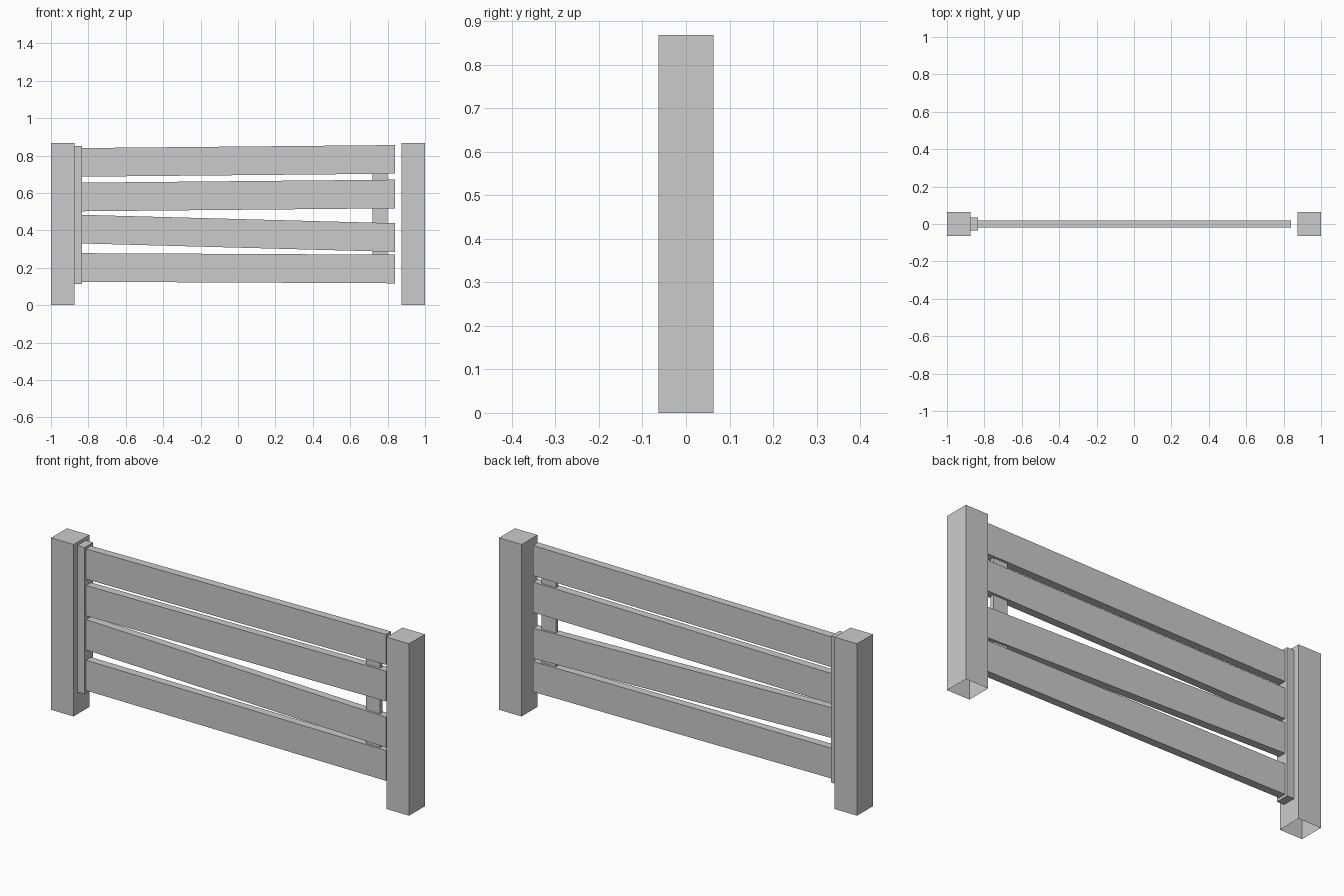
import bpy, bmesh

if "Cube" in bpy.data.objects:
    bpy.data.objects.remove(bpy.data.objects["Cube"])


def slab(name, x0, x1, left, right, half_y, open_bottom=False):
    """Board from x0 to x1; left/right give (bottom, top) heights at each end."""
    bm = bmesh.new()
    bmesh.ops.create_cube(bm, size=2)
    if open_bottom:
        bottom = [f for f in bm.faces if f.normal.z < -0.5]
        bmesh.ops.delete(bm, geom=bottom, context='FACES_ONLY')
    for v in bm.verts:
        heights = right if v.co.x > 0 else left
        v.co = (x1 if v.co.x > 0 else x0,
                v.co.y * half_y,
                heights[1] if v.co.z > 0 else heights[0])
    mesh = bpy.data.meshes.new(name)
    bm.to_mesh(mesh)
    bm.free()
    obj = bpy.data.objects.new(name, mesh)
    bpy.context.collection.objects.link(obj)
    return obj


# Square posts, open where they meet the ground
post = (0.0, 0.868)
slab("left_post", -1.0, -0.874, post, post, 0.063, True)
slab("right_post", 0.874, 1.0, post, post, 0.063, True)

# Upright that hinges the gate against the left post
stile = (0.112, 0.852)
slab("hinge_stile", -0.875, -0.834, stile, stile, 0.034)

# Thin upright tying the rails together near the free end
brace = (0.14, 0.82)
slab("gate_brace", 0.72, 0.80, brace, brace, 0.009)

# Four crooked rails: (bottom at left, bottom at right)
rail_height = 0.153
for i, (zl, zr) in enumerate([(0.125, 0.117), (0.33, 0.285),
                              (0.502, 0.518), (0.687, 0.703)]):
    slab(f"rail_{i + 1}", -0.836, 0.84,
         (zl, zl + rail_height), (zr, zr + rail_height), 0.02)
